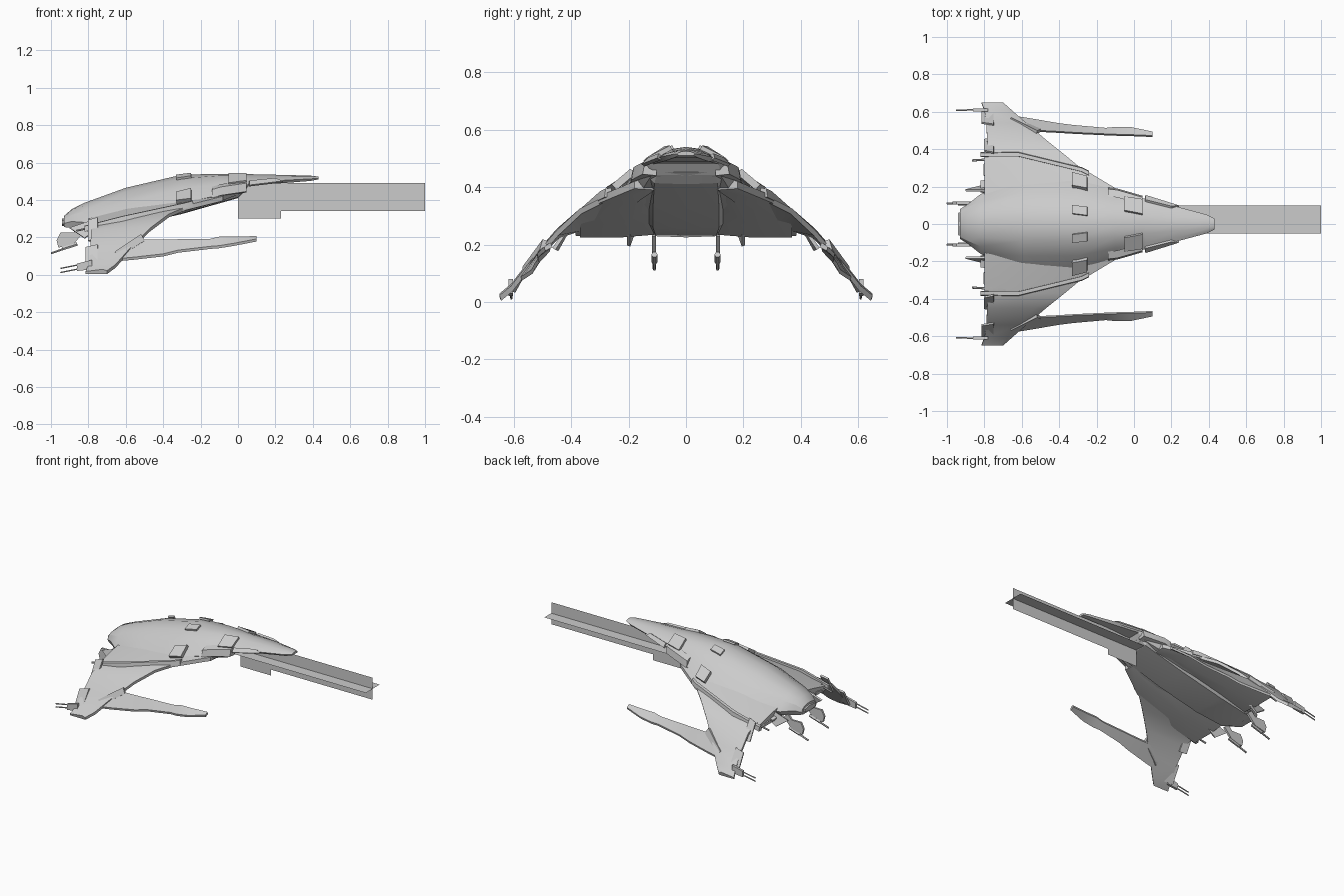
import bpy, bmesh, math
from mathutils import Vector

cube = bpy.data.objects.get("Cube")
if cube:
    bpy.data.objects.remove(cube, do_unlink=True)

grey = bpy.data.materials.new("hull_grey")
grey.use_nodes = True
grey.diffuse_color = (0.6, 0.6, 0.6, 1)
grey.node_tree.nodes["Principled BSDF"].inputs["Base Color"].default_value = grey.diffuse_color


def make(name, verts, faces, mirror=False, angle=25):
    """Mesh object in hull grey, optionally mirrored across the centre line."""
    mesh = bpy.data.meshes.new(name)
    mesh.from_pydata(verts, [], faces)
    bm = bmesh.new()
    bm.from_mesh(mesh)
    bmesh.ops.remove_doubles(bm, verts=bm.verts, dist=0.0002)
    bmesh.ops.recalc_face_normals(bm, faces=bm.faces)
    bm.to_mesh(mesh)
    bm.free()
    mesh.materials.append(grey)
    obj = bpy.data.objects.new(name, mesh)
    bpy.context.collection.objects.link(obj)
    if mirror:
        mod = obj.modifiers.new("Mirror", 'MIRROR')
        mod.use_axis = (False, True, False)
        mod.use_mirror_merge = False
    bpy.ops.object.select_all(action='DESELECT')
    obj.select_set(True)
    bpy.context.view_layer.objects.active = obj
    bpy.ops.object.shade_smooth_by_angle(angle=math.radians(angle))
    return obj


def loft(name, rings, mirror=False):
    """Skin a row of equal closed rings and cap both ends."""
    n = len(rings[0])
    verts = [p for ring in rings for p in ring]
    faces = [(r * n + i, r * n + (i + 1) % n, (r + 1) * n + (i + 1) % n, (r + 1) * n + i)
             for r in range(len(rings) - 1) for i in range(n)]
    faces += [tuple(range(n)), tuple(range(len(verts) - n, len(verts)))]
    return make(name, verts, faces, mirror)


def symmetric_ring(x, half):
    """Closed ring from a half section running from top centre to bottom centre."""
    other = [(-y, z) for y, z in reversed(half) if y > 0]
    return [(x, y, z) for y, z in half + other]


def plate(name, corners, thickness, mirror=True):
    """Flat polygon thickened along its own normal."""
    pts = [Vector(c) for c in corners]
    normal = (pts[1] - pts[0]).cross(pts[2] - pts[0]).normalized() * thickness / 2
    return loft(name, [[p - normal for p in pts], [p + normal for p in pts]], mirror)


def rod(name, start, end, radius, sides=6):
    """Mirrored straight barrel between two points."""
    a, b = Vector(start), Vector(end)
    side = (b - a).cross(Vector((0, 0, 1))).normalized()
    up = side.cross(b - a).normalized()
    turn = [math.tau * i / sides for i in range(sides)]
    return loft(name, [[c + radius * (math.cos(t) * side + math.sin(t) * up) for t in turn]
                       for c in (a, b)], True)


# Upper hull: x, top z, shoulder, flank, edge, floor z
upper = [
    (-.93, .315, (.04, .31), (.07, .295), (.08, .275), .255),
    (-.89, .35, (.05, .345), (.09, .32), (.105, .285), .25),
    (-.82, .385, (.07, .37), (.12, .34), (.16, .28), .25),
    (-.6, .465, (.09, .445), (.17, .39), (.25, .31), .28),
    (-.3, .535, (.09, .515), (.17, .46), (.24, .385), .34),
    (-.1, .54, (.07, .53), (.13, .485), (.18, .425), .39),
    (.03, .54, (.055, .53), (.1, .505), (.142, .465), .44),
    (.06, .538, (.05, .528), (.1, .505), (.135, .49), .48),
    (.24, .534, (.035, .528), (.07, .517), (.09, .505), .49),
    (.39, .53, (.025, .528), (.04, .52), (.05, .513), .502),
    (.43, .525, (.015, .524), (.025, .52), (.03, .516), .51),
]
loft("upper_hull", [symmetric_ring(x, [(0, top), a, b, c, (c[0] * .85, low), (0, low)])
                    for x, top, a, b, c, low in upper])

# Keel: deep belly with rounded lower corners
keel = [(-.88, .1, .31, .245), (-.8, .13, .32, .225), (-.6, .14, .38, .255),
        (-.3, .14, .42, .325), (0, .135, .46, .41), (.04, .125, .48, .45)]
loft("keel", [symmetric_ring(x, [(0, t), (w, t), (w, b + .03), (w - .025, b + .004), (0, b)])
              for x, w, t, b in keel])

# Inner wing: x, root top z, edge y, edge z, root bottom z
inner = [(-.8, .31, .37, .25, .235), (-.6, .38, .37, .3, .275),
         (-.28, .44, .3, .37, .35), (-.08, .45, .18, .42, .4)]
loft("inner_wing", [[(x, .1, t), (x, y * .6, t * .5 + z * .5 + .008), (x, y, z),
                     (x, y, z - .025), (x, y * .6, b - .01), (x, .1, b)]
                    for x, t, y, z, b in inner], True)

# Outer wing: y, lead x, lead z, trail x, trail z
outer = [(.27, -.25, .375, -.77, .27), (.37, -.37, .325, -.78, .262), (.45, -.47, .25, -.785, .235),
         (.54, -.575, .145, -.79, .14), (.61, -.655, .055, -.8, .052), (.65, -.7, .022, -.815, .018)]
loft("outer_wing", [[(lx, y, lz), (lx * .8 + tx * .2, y, lz * .8 + tz * .2 + .008), (tx, y, tz),
                     (tx, y - .006, tz - .014), (lx, y - .006, lz - .018)]
                    for y, lx, lz, tx, tz in outer], True)

# Raised spar where the two wing panels meet
loft("wing_spar", [[(x, y - .012, z - .02), (x, y - .01, z + .012), (x, y + .01, z + .01), (x, y + .014, z - .02)]
                   for x, y, z in [(-.82, .37, .25), (-.62, .372, .302), (-.28, .29, .375), (-.24, .27, .385)]], True)

# Trailing edge flaps
for y, z, reach in [(.2, .26, .82), (.29, .25, .805), (.42, .245, .8), (.57, .1, .815)]:
    slope = .01 if y < .4 else .06
    plate("trailing_flap", [(-.75, y - .04, z + slope), (-.75, y + .04, z - slope),
                            (-reach, y + .03, z - slope - .005), (-reach, y - .03, z + slope - .015)], .012)

# Hanging rear fins beside the engine
plate("engine_fin", [(-.97, .112, .185), (-.95, .112, .225), (-.88, .112, .225),
                     (-.85, .112, .26), (-.82, .112, .23), (-.88, .112, .165), (-.96, .112, .145)], .014)
plate("wing_fin", [(-.9, .18, .25), (-.78, .18, .29), (-.76, .2, .24), (-.82, .2, .195)], .012)

# Under-wing blades: x, outer y, outer z, inner y, inner z
blade = [(-.64, .575, .073, .535, .13), (-.56, .562, .08, .495, .185), (-.4, .535, .098, .487, .185),
         (-.32, .525, .118, .482, .186), (-.15, .51, .138, .474, .188), (-.1, .515, .142, .472, .2),
         (-.02, .515, .155, .47, .2), (.1, .49, .178, .465, .203)]
loft("wing_blade", [[(x, oy, oz), (x, oy + .004, oz + .014), (x, iy + .008, iz + .004), (x, iy, iz - .012)]
                    for x, oy, oz, iy, iz in blade], True)
plate("blade_mount", [(-.64, .56, .09), (-.5, .5, .18), (-.52, .49, .215), (-.66, .56, .12)], .02)

# Guns
rod("engine_gun", (-1, .11, .115), (-.87, .11, .16), .006)
rod("engine_gun_sleeve", (-.94, .11, .14), (-.86, .11, .165), .011)
rod("spar_gun", (-.865, .34, .235), (-.78, .345, .255), .006)
for lift in (0, .022):
    rod("tip_gun", (-.95, .608, .012 + lift), (-.8, .612, .042 + lift), .004)
plate("tip_gun_mount", [(-.86, .61, .02), (-.86, .61, .06), (-.78, .61, .08), (-.78, .61, .03)], .016)

# Side intakes below the shoulders
loft("side_intake", [[(x, y - .04, z + .04), (x, y, z + .025), (x, y + .008, z - .02), (x, y - .04, z - .025)]
                     for x, y, z in [(-.14, .187, .43), (-.09, .182, .445), (.045, .143, .465)]], True)

# Shoulder covers and panels
plate("shoulder_cover", [(-.05, .07, .536), (.045, .052, .538), (.045, .13, .498), (-.05, .145, .485)], .016)
plate("dorsal_panel", [(-.33, .055, .53), (-.25, .045, .54), (-.25, .09, .524), (-.33, .1, .512)], .012)
plate("flank_panel", [(-.33, .2, .435), (-.25, .185, .455), (-.25, .25, .4), (-.33, .27, .39)], .025)
plate("nose_cheek", [(.06, .125, .5), (.2, .09, .514), (.24, .094, .498), (.06, .15, .476)], .014)

# Engine outlet at the tail
loft("engine_outlet", [symmetric_ring(x, [(0, t), (w, t - .01), (w, b + .01), (0, b)])
                       for x, w, t, b in [(-.94, .06, .3, .262), (-.85, .07, .31, .26)]])

# Crossed thin beam sheets ahead of the belly
mid = .025
make("beam_upright", [(0, mid, .3), (.23, mid, .3), (.23, mid, .34), (1, mid, .34),
                      (1, mid, .49), (0, mid, .49)], [range(6)])
make("beam_flat", [(0, -.05, .415), (1, -.05, .415), (1, .1, .415), (0, .1, .415)], [range(4)])
